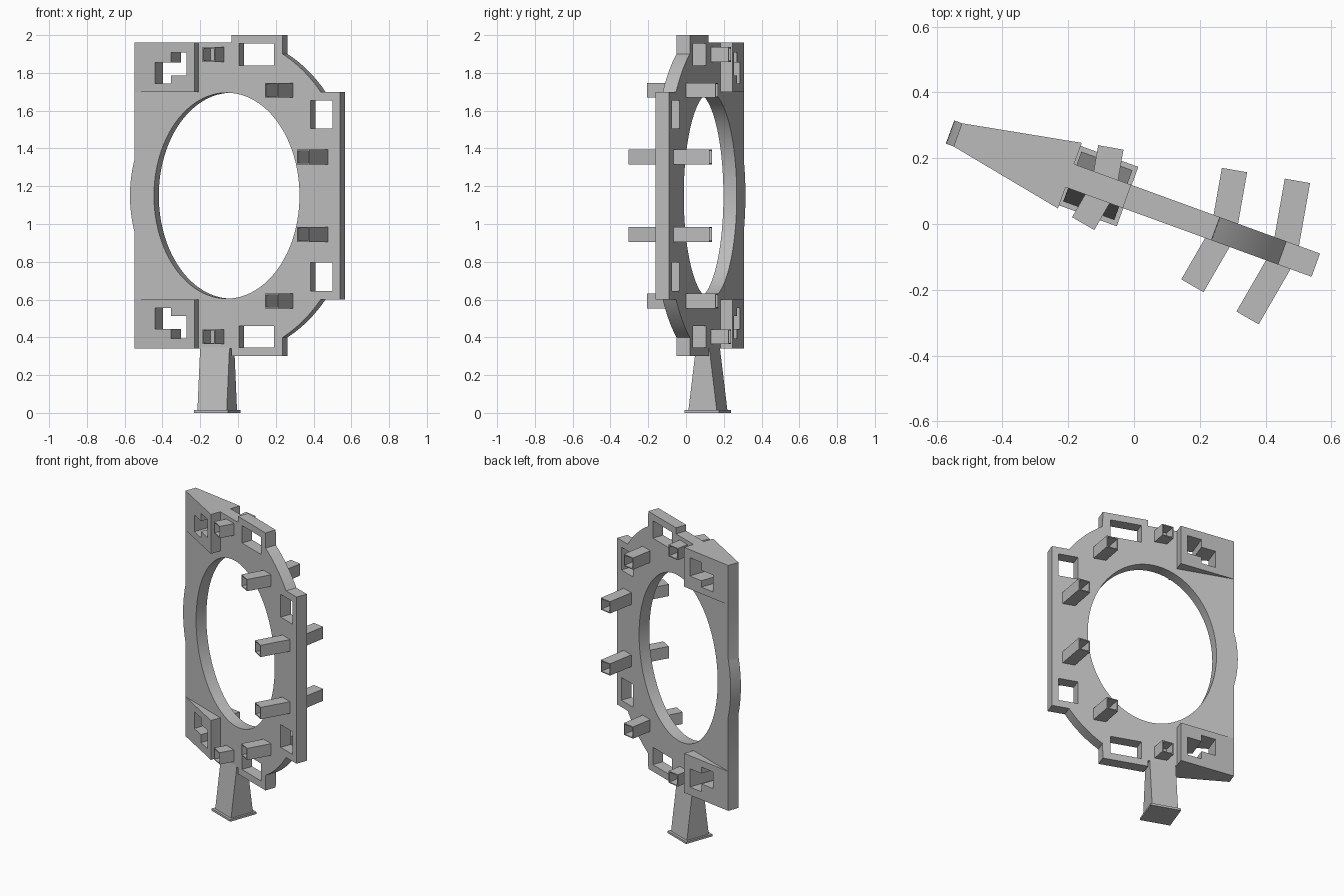
import bpy, bmesh, math
from mathutils import Matrix, Vector

if "Cube" in bpy.data.objects:
    bpy.data.objects.remove(bpy.data.objects["Cube"])

MID = 1.15          # height of the mirror plane of the frame
HALF = 0.0375       # half the plate thickness
# The whole model is turned about the vertical axis
FRAME = Matrix.Translation((0, 0.076, 0)) @ Matrix.Rotation(math.radians(-20), 4, 'Z')

grey = bpy.data.materials.new("light_grey")
grey.use_nodes = True
grey.diffuse_color = (0.5, 0.5, 0.5, 1)
grey.node_tree.nodes["Principled BSDF"].inputs["Base Color"].default_value = (0.5, 0.5, 0.5, 1)


def finish(name, bm, matrix=Matrix()):
    """Turn a bmesh into an object placed in the turned frame."""
    bmesh.ops.recalc_face_normals(bm, faces=bm.faces)
    mesh = bpy.data.meshes.new(name)
    bm.to_mesh(mesh)
    bm.free()
    mesh.materials.append(grey)
    obj = bpy.data.objects.new(name, mesh)
    bpy.context.scene.collection.objects.link(obj)
    obj.matrix_world = FRAME @ matrix
    return obj


def prism(name, points, push):
    """Extrude a closed outline of 3D points along a vector."""
    bm = bmesh.new()
    face = bm.faces.new([bm.verts.new(p) for p in points])
    new = bmesh.ops.extrude_face_region(bm, geom=[face])["geom"]
    verts = [g for g in new if isinstance(g, bmesh.types.BMVert)]
    bmesh.ops.translate(bm, verts=verts, vec=Vector(push))
    return finish(name, bm)


def slab(name, outline, half):
    """Upright plate from (across, height above middle) points."""
    return prism(name, [(u, -half, MID + z) for u, z in outline], (0, 2 * half, 0))


def rect(u0, u1, z0, z1):
    return [(u0, z0), (u1, z0), (u1, z1), (u0, z1)]


def cut(obj, outlines):
    """Cut outlines right through an object and bake the result."""
    cutters = []
    for outline in outlines:
        cutter = slab("cutter", outline, 0.3)
        cutter.hide_render = True
        mod = obj.modifiers.new("cut", 'BOOLEAN')
        mod.operation = 'DIFFERENCE'
        mod.solver = 'EXACT'
        mod.object = cutter
        cutters.append(cutter)
    bpy.context.view_layer.update()
    graph = bpy.context.evaluated_depsgraph_get()
    baked = bpy.data.meshes.new_from_object(obj.evaluated_get(graph))
    obj.modifiers.clear()
    obj.data = baked
    for cutter in cutters:
        bpy.data.objects.remove(cutter)


def flip(outline):
    return [(u, -z) for u, z in reversed(outline)]


# Ring plate: upper half of the outline, then its mirror image
upper = [(0.588, 0.55)]
for i in range(17):
    z = 0.55 + 0.2 * i / 16
    upper.append((-0.05 + 0.7 * math.sqrt(1 - (z / 0.84) ** 2), z))
upper += [(0.264, 0.85), (-0.024, 0.85), (-0.024, 0.81), (-0.2075, 0.81),
          (-0.2075, 0.55), (-0.57, 0.55)]
for i in range(10):
    z = 0.19 * (1 - i / 10)
    upper.append((-0.595 + 0.025 * (z / 0.19) ** 2, z))
ring_plate = slab("ring_plate", upper + [(-0.595, 0)] + flip(upper), HALF)

# Large oval opening and the rectangular windows
oval = [(-0.05 + 0.41 * math.cos(a), 0.545 * math.sin(a))
        for a in (math.tau * i / 96 for i in range(96))]
windows = [rect(0.019, 0.216, 0.69, 0.805), rect(0.423, 0.545, 0.355, 0.505)]
cut(ring_plate, [oval] + windows + [flip(w) for w in windows])
ring_plate.data.shade_smooth()
ring_plate.data.set_sharp_from_angle(angle=math.radians(30))

# Stepped opening in the corner wedges
step = [(-0.444, 0.594), (-0.349, 0.594), (-0.349, 0.636), (-0.254, 0.636),
        (-0.254, 0.757), (-0.349, 0.757), (-0.349, 0.705), (-0.444, 0.705)]


def tube(name, u, z, length, angle):
    """Square tube leaning out of the plate, open at its far end."""
    bm = bmesh.new()
    bmesh.ops.create_cube(bm, size=1, matrix=Matrix.Translation((0, length / 2, 0))
                          @ Matrix.Diagonal((0.078, length, 0.078, 1)))
    end = max(bm.faces, key=lambda f: f.calc_center_median().y)
    bmesh.ops.inset_region(bm, faces=[end], thickness=0.009)
    bore = bmesh.ops.extrude_face_region(bm, geom=[end])["geom"]
    verts = [g for g in bore if isinstance(g, bmesh.types.BMVert)]
    bmesh.ops.translate(bm, verts=verts, vec=(0, 0.05 - length, 0))
    if end.is_valid:
        bm.faces.remove(end)
    finish(name, bm, Matrix.Translation((u, 0, z))
           @ Matrix.Rotation(math.radians(angle), 4, 'Z'))


tubes = [("short", -0.098, 0.747, 0.125), ("middle", 0.29, 0.5575, 0.19),
         ("long", 0.487, 0.205, 0.225)]
for side, s in (("upper", 1), ("lower", -1)):
    # Corner wedge, thin at the outer edge and thick towards the middle
    plan = [(-0.57, -HALF), (-0.2075, -0.106), (-0.2075, 0.106), (-0.57, HALF)]
    wedge = prism(side + "_wedge", [(u, v, MID + s * 0.55) for u, v in plan],
                  (0, 0, s * 0.26))
    cut(wedge, [step if s > 0 else flip(step)])
    # Tubes on both faces of the plate
    for kind, u, z, length in tubes:
        for face, angle in (("back", 10), ("front", 170)):
            tube(f"{side}_{kind}_tube_{face}", u, MID + s * z, length, angle)

# Tapered post and its foot
POST = -0.117
post_side = [(0.08, 0.012), (HALF, 0.345), (-HALF, 0.345), (-0.08, 0.012)]
prism("post", [(POST - 0.0825, v, z) for v, z in post_side], (0.165, 0, 0))
foot = [(POST + a * 0.096, b * 0.096, 0) for a, b in ((-1, -1), (1, -1), (1, 1), (-1, 1))]
prism("foot", foot, (0, 0, 0.014))
